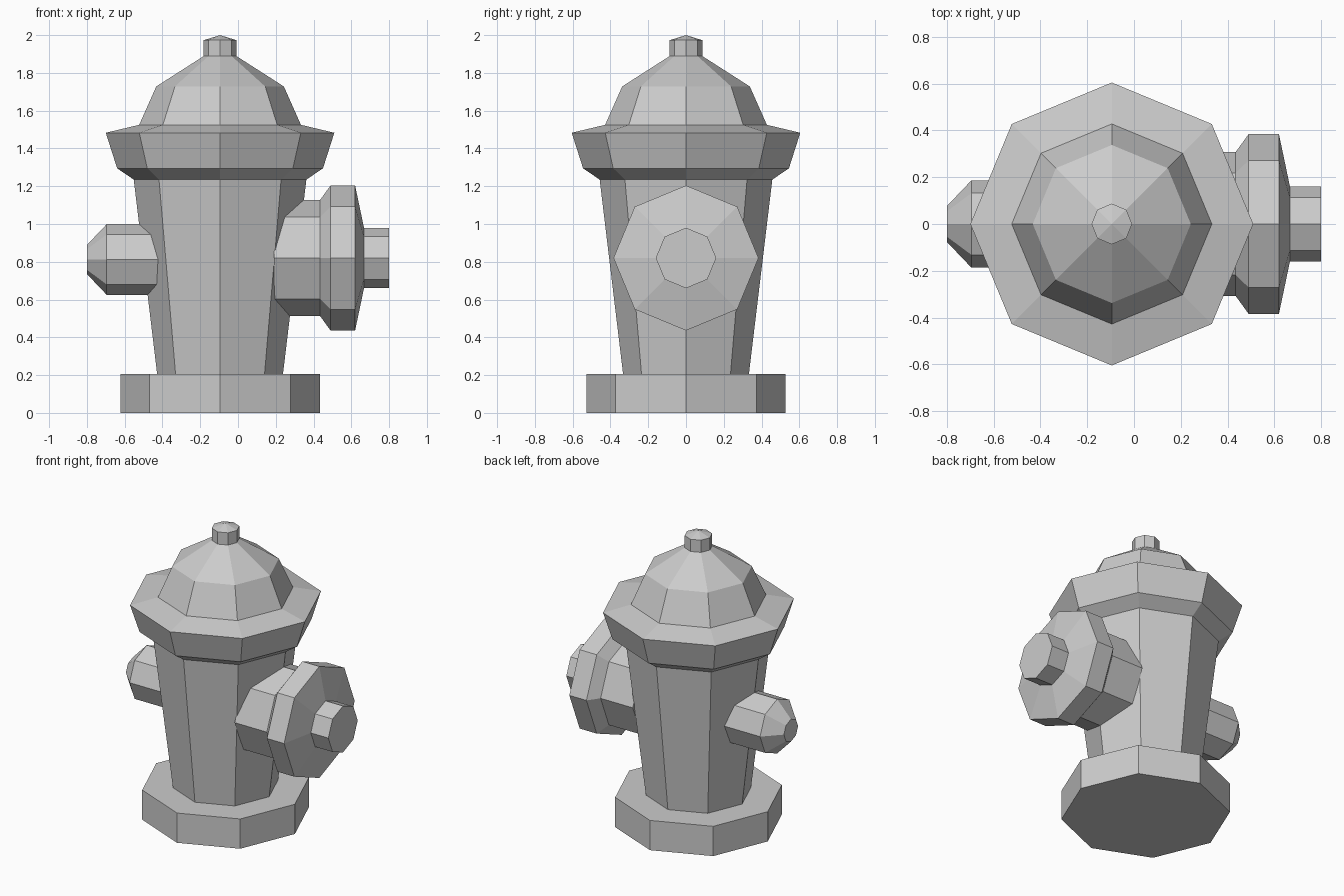
import bpy
import bmesh
from math import cos, sin, tau
from mathutils import Vector

SIDES = 8
AXIS_X = -0.095

cube = bpy.data.objects.get("Cube")
if cube:
    bpy.data.objects.remove(cube, do_unlink=True)

iron = bpy.data.materials.new("grey_iron")
iron.use_nodes = True
colour = (0.6, 0.6, 0.6, 1)
iron.diffuse_color = colour
iron.node_tree.nodes["Principled BSDF"].inputs["Base Color"].default_value = colour


def lathe(name, profile, place):
    """Octagonal lathe of (radius, distance) points; place maps to world space."""
    bm = bmesh.new()
    rings = []
    for r, d in profile:
        count = SIDES if r else 1
        rings.append([bm.verts.new(place(r * cos(tau * i / SIDES), r * sin(tau * i / SIDES), d))
                      for i in range(count)])
    for a, b in zip(rings, rings[1:]):
        for i in range(SIDES):
            j = (i + 1) % SIDES
            if len(b) == 1:
                bm.faces.new((a[i], a[j], b[0]))
            else:
                bm.faces.new((a[i], a[j], b[j], b[i]))
    # Close the open ends
    for ring in (rings[0], rings[-1]):
        if len(ring) > 1:
            bm.faces.new(ring)
    bmesh.ops.recalc_face_normals(bm, faces=bm.faces)
    mesh = bpy.data.meshes.new(name)
    bm.to_mesh(mesh)
    bm.free()
    mesh.materials.append(iron)
    obj = bpy.data.objects.new(name, mesh)
    bpy.context.collection.objects.link(obj)
    return obj


def upright(u, v, d):
    return Vector((AXIS_X + u, v, d))


def sideways(height):
    return lambda u, v, d: Vector((d, v, height + u))


# Stacked upright parts
lathe("base", [(0.528, 0), (0.528, 0.205)], upright)
lathe("barrel", [(0.333, 0.205), (0.457, 1.235)], upright)
lathe("rim", [(0.457, 1.235), (0.545, 1.295), (0.605, 1.483), (0.428, 1.525)], upright)
lathe("dome", [(0.428, 1.525), (0.338, 1.728), (0.085, 1.89)], upright)
lathe("top_bolt", [(0.087, 1.885), (0.087, 1.973), (0, 2.0)], upright)

# Large outlet on the left, small outlet on the right
large = sideways(0.82)
lathe("large_outlet_neck", [(0.308, 0.19), (0.308, 0.435)], large)
lathe("large_outlet_cap", [(0.308, 0.435), (0.384, 0.49), (0.384, 0.62), (0.16, 0.667)], large)
lathe("large_outlet_bolt", [(0.16, 0.66), (0.16, 0.8)], large)
lathe("small_outlet", [(0.187, -0.35), (0.187, -0.695), (0.077, -0.8)], sideways(0.812))
